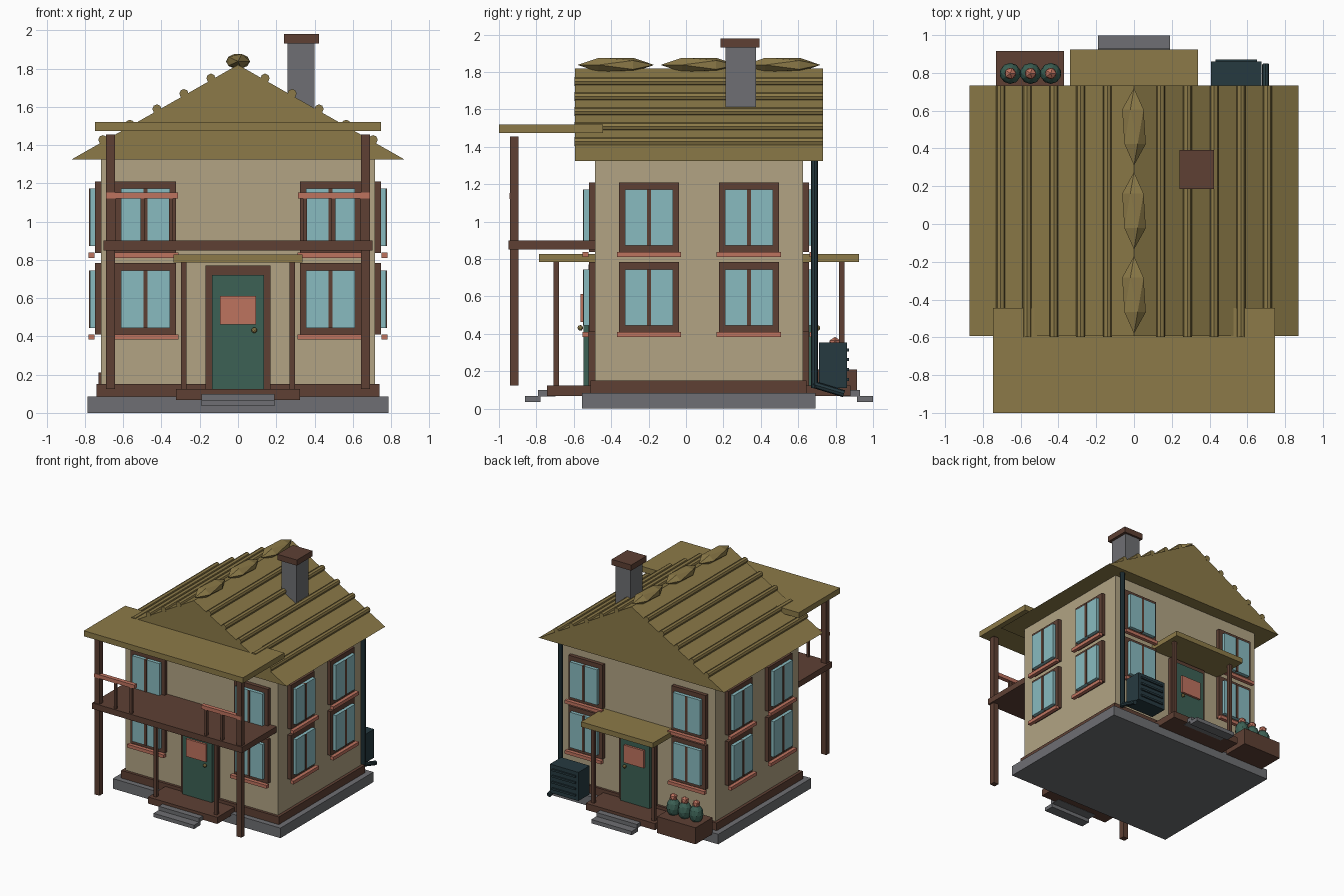
import bpy, bmesh, math
from mathutils import Matrix, Vector

if "Cube" in bpy.data.objects:
    bpy.data.objects.remove(bpy.data.objects["Cube"])


def mat(name, r, g, b):
    m = bpy.data.materials.new(name)
    lin = [((c / 255 + 0.055) / 1.055) ** 2.4 for c in (r, g, b)]
    m.diffuse_color = (*lin, 1)
    m.use_nodes = True
    m.node_tree.nodes["Principled BSDF"].inputs["Base Color"].default_value = m.diffuse_color
    return m


WALL = mat("wall beige", 178, 164, 132)
GREY = mat("stone grey", 110, 111, 115)
BROWN = mat("timber brown", 94, 64, 52)
CORAL = mat("coral", 190, 115, 95)
GLASS = mat("window blue", 137, 187, 192)
GREEN = mat("door green", 60, 97, 85)
OLIVE = mat("roof olive", 140, 122, 72)
SLATE = mat("dark slate", 38, 58, 64)

WX, WF, WB = 0.715, -0.487, 0.625      # wall planes: sides, front, back


def finish(name, bm, m):
    bmesh.ops.recalc_face_normals(bm, faces=bm.faces)
    me = bpy.data.meshes.new(name)
    bm.to_mesh(me)
    bm.free()
    me.materials.append(m)
    ob = bpy.data.objects.new(name, me)
    bpy.context.collection.objects.link(ob)
    return ob


def box(name, m, x, y, z):
    """Box from (low, high) ranges in any order."""
    bm = bmesh.new()
    size = [abs(r[1] - r[0]) for r in (x, y, z)]
    mid = [(r[1] + r[0]) / 2 for r in (x, y, z)]
    bmesh.ops.create_cube(bm, size=1, matrix=Matrix.Translation(mid) @ Matrix.Diagonal((*size, 1)))
    return finish(name, bm, m)


def rod(name, m, a, b, r, sides=8):
    a, b = Vector(a), Vector(b)
    d = b - a
    bm = bmesh.new()
    mx = Matrix.Translation((a + b) / 2) @ d.to_track_quat('Z', 'Y').to_matrix().to_4x4()
    bmesh.ops.create_cone(bm, cap_ends=True, segments=sides, radius1=r, radius2=r, depth=d.length, matrix=mx)
    return finish(name, bm, m)


def blob(name, m, c, s, rot=0, sub=1):
    bm = bmesh.new()
    mx = Matrix.Translation(c) @ Matrix.Diagonal((*s, 1)) @ Matrix.Rotation(rot, 4, 'X')
    bmesh.ops.create_icosphere(bm, subdivisions=sub, radius=1, matrix=mx)
    return finish(name, bm, m)


def on_wall(name, m, side, u, d, z):
    """Box on a wall: u runs along it, d is the distance out from it."""
    if side == "front":
        return box(name, m, u, (WF - d[0], WF - d[1]), z)
    if side == "back":
        return box(name, m, u, (WB + d[0], WB + d[1]), z)
    s = 1 if side == "right" else -1
    return box(name, m, (s * (WX + d[0]), s * (WX + d[1])), u, z)


# main body
box("foundation", GREY, (-0.787, 0.787), (-0.555, 0.692), (0, 0.085))
box("baseboard", BROWN, (-0.74, 0.74), (-0.51, 0.645), (0.085, 0.15))
box("walls", WALL, (-WX, WX), (WF, WB), (0.085, 1.33))

# gable roof prism
bm = bmesh.new()
tri = [bm.verts.new((x, -0.593, z)) for x, z in ((-0.87, 1.325), (0.87, 1.325), (0, 1.82))]
f = bm.faces.new(tri)
ext = bmesh.ops.extrude_face_region(bm, geom=[f])
bmesh.ops.translate(bm, vec=(0, 1.325, 0), verts=[v for v in ext["geom"] if isinstance(v, bmesh.types.BMVert)])
finish("gable_roof", bm, OLIVE)

# roof ribs and ridge lumps
for s in (-1, 1):
    for i in range(1, 6):
        x = 0.1413 * i
        z = 1.83 - 0.569 * x
        rod("roof_rib", OLIVE, (s * x, -0.597, z), (s * x, 0.733, z), 0.024)
for y in (-0.375, 0.07, 0.515):
    blob("ridge_cap", OLIVE, (0, y, 1.838), (0.07, 0.205, 0.045), math.pi / 2)

# chimney
box("chimney", GREY, (0.26, 0.40), (0.21, 0.375), (1.5, 1.94))
box("chimney_cap", BROWN, (0.24, 0.423), (0.185, 0.392), (1.932, 1.98))

# windows: two per floor on every wall
for side in ("front", "back", "left", "right"):
    centres = (-0.484, 0.484) if side in ("front", "back") else (-0.198, 0.336)
    for u in centres:
        for z in (0.595, 1.022):
            on_wall("window_frame", BROWN, side, (u - 0.16, u + 0.16), (-0.005, 0.032), (z - 0.185, z + 0.188))
            on_wall("window_glass", GLASS, side, (u - 0.128, u + 0.128), (0.03, 0.06), (z - 0.15, z + 0.15))
            on_wall("window_mullion", BROWN, side, (u - 0.011, u + 0.011), (0.03, 0.064), (z - 0.15, z + 0.15))
            on_wall("window_sill", CORAL, side, (u - 0.172, u + 0.172), (0.035, 0.066), (z - 0.212, z - 0.184))

# doors and small porches, front and back
for side in ("front", "back"):
    on_wall("door_frame", BROWN, side, (-0.17, 0.17), (-0.005, 0.033), (0.12, 0.77))
    on_wall("door", GREEN, side, (-0.137, 0.137), (0.03, 0.06), (0.125, 0.722))
    on_wall("door_panel", CORAL, side, (-0.093, 0.093), (0.058, 0.078), (0.463, 0.612))
    ky = WF - 0.078 if side == "front" else WB + 0.078
    blob("door_knob", OLIVE, (0.085, ky, 0.432), (0.015, 0.015, 0.015), 0, 2)
    on_wall("porch_roof", OLIVE, side, (-0.338, 0.338), (-0.005, 0.3), (0.785, 0.828))
    on_wall("porch_deck", BROWN, side, (-0.325, 0.325), (-0.005, 0.255), (0.068, 0.124))
    on_wall("upper_step", GREY, side, (-0.19, 0.19), (0.21, 0.305), (0.066, 0.1))
    on_wall("lower_step", GREY, side, (-0.19, 0.19), (0.29, 0.374), (0.035, 0.067))
    for s in (-1, 1):
        on_wall("porch_post", BROWN, side, (s * 0.27, s * 0.298), (0.193, 0.222), (0.12, 0.79))

# balcony with tall posts, railings and canopy
box("balcony_canopy", OLIVE, (-0.747, 0.747), (-1, -0.445), (1.473, 1.52))
box("balcony_floor", BROWN, (-0.704, 0.704), (-0.95, WF), (0.85, 0.9))
for s in (-1, 1):
    box("balcony_post", BROWN, (s * 0.642, s * 0.69), (-0.94, -0.895), (0.125, 1.455))
    box("hand_rail", CORAL, (s * 0.313, s * 0.69), (-0.943, -0.908), (1.12, 1.152))
    for x in (0.35, 0.5, 0.65):
        box("baluster", BROWN, (s * x - 0.011, s * x + 0.011), (-0.936, -0.914), (0.895, 1.125))

# planter with flowers behind the house
box("planter", BROWN, (-0.73, -0.37), (0.685, 0.915), (0.07, 0.21))
for x in (-0.655, -0.548, -0.441):
    blob("plant_leaves", GREEN, (x, 0.797, 0.265), (0.056, 0.056, 0.08), 0, 2)
    blob("plant_flower", CORAL, (x, 0.797, 0.35), (0.034, 0.034, 0.034))

# cooling unit
box("cooling_unit", SLATE, (0.408, 0.675), (0.71, 0.86), (0.112, 0.355))
for z in (0.155, 0.21, 0.262, 0.315):
    box("cooling_fin", SLATE, (0.432, 0.65), (0.855, 0.872), (z - 0.008, z + 0.008))

# drain pipe
rod("drain_pipe", SLATE, (0.697, 0.688, 0.11), (0.697, 0.688, 1.33), 0.019)
rod("drain_spout", SLATE, (0.697, 0.68, 0.13), (0.697, 0.845, 0.08), 0.019)
